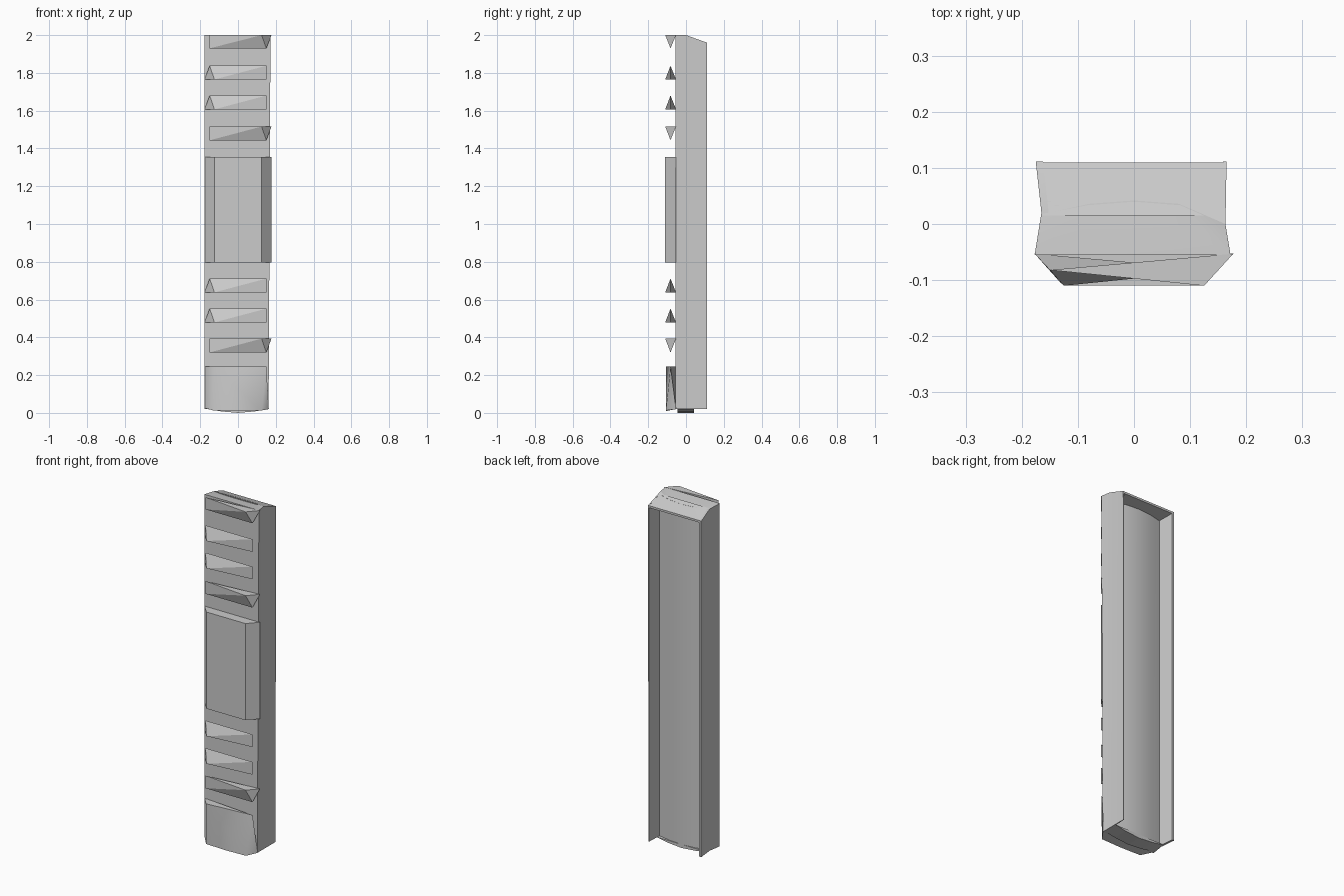
import bpy, bmesh

if "Cube" in bpy.data.objects:
    bpy.data.objects.remove(bpy.data.objects["Cube"])


def finish(name, bm, smooth=None):
    bmesh.ops.recalc_face_normals(bm, faces=bm.faces)
    mesh = bpy.data.meshes.new(name)
    bm.to_mesh(mesh)
    bm.free()
    ob = bpy.data.objects.new(name, mesh)
    bpy.context.collection.objects.link(ob)
    if smooth:
        bpy.ops.object.select_all(action='DESELECT')
        ob.select_set(True)
        bpy.context.view_layer.objects.active = ob
        bpy.ops.object.shade_smooth_by_angle(angle=smooth)
    return ob


def hull(name, points, smooth=None):
    """Convex solid around a few corner points."""
    bm = bmesh.new()
    verts = [bm.verts.new(p) for p in points]
    bmesh.ops.convex_hull(bm, input=verts)
    bmesh.ops.dissolve_limit(bm, angle_limit=0.01, verts=bm.verts, edges=bm.edges)
    return finish(name, bm, smooth)


# Channel body: U section, open at the back, lofted up with a slight taper
section = [(-0.177, -0.055), (0.172, -0.055), (0.163, 0.0), (0.165, 0.111),
           (0.159, 0.111), (0.155, 0.02), (0.08, 0.036), (0.0, 0.042),
           (-0.08, 0.036), (-0.152, 0.02), (-0.162, 0.111), (-0.175, 0.111),
           (-0.165, 0.02)]
bm = bmesh.new()
low = [bm.verts.new((min(x, 0.162), y, 0.02)) for x, y in section]
high = [bm.verts.new((x, y, 2.0 - 0.36 * max(0, y))) for x, y in section]
n = len(section)
for i in range(n):
    j = (i + 1) % n
    bm.faces.new((low[i], low[j], high[j], high[i]))
ends = [bm.faces.new(low[::-1]), bm.faces.new(high)]
bmesh.ops.triangulate(bm, faces=ends)
finish("channel_body", bm, 0.4)

# Sloped cap closing the top of the channel
hull("top_cap", [(x, y, z) for x in (-0.165, 0.161)
                 for y, z in ((0.015, 1.994), (0.11, 1.96), (0.11, 1.948), (0.015, 1.94))])

# Shallow bowed foot under the front plate
hull("bottom_foot", [(x, y, z) for y in (-0.045, 0.042)
                     for x, z in ((-0.165, 0.021), (-0.09, 0.008), (0, 0),
                                  (0.09, 0.008), (0.16, 0.021))])

# Raised centre block with bevelled sides
plan = [(-0.177, -0.053), (-0.125, -0.11), (0.125, -0.11), (0.177, -0.053)]
hull("centre_block", [(x, y, z) for x, y in plan for z in (0.797, 1.355)])


# Wedge ribs: a triangular end on one side, tapering to an upright edge on the other
def rib(name, z_wide, z_narrow, side):
    hull(name, [(side * 0.125, -0.11, z_wide), (side * 0.177, -0.053, z_wide),
                (side * 0.15, -0.082, z_narrow),
                (-side * 0.15, -0.082, z_wide), (-side * 0.15, -0.082, z_narrow)])


for i, z in enumerate((1.93, 1.443, 0.32)):
    rib(f"rib_down_{i + 1}", z + 0.073, z, 1) if z < 1.9 else rib("rib_down_1", 2.0, z, 1)
for i, z in enumerate((1.765, 1.607, 0.638, 0.479)):
    rib(f"rib_up_{i + 1}", z, z + 0.073, -1)

# Rounded pad at the lower end
hull("end_pad", [(-0.177, -0.053, 0.245), (-0.13, -0.106, 0.245), (0.15, -0.082, 0.245),
                 (-0.177, -0.053, 0.025), (-0.13, -0.106, 0.013), (0.0, -0.106, 0.01),
                 (0.125, -0.106, 0.013), (0.163, -0.053, 0.02)], 0.9)
